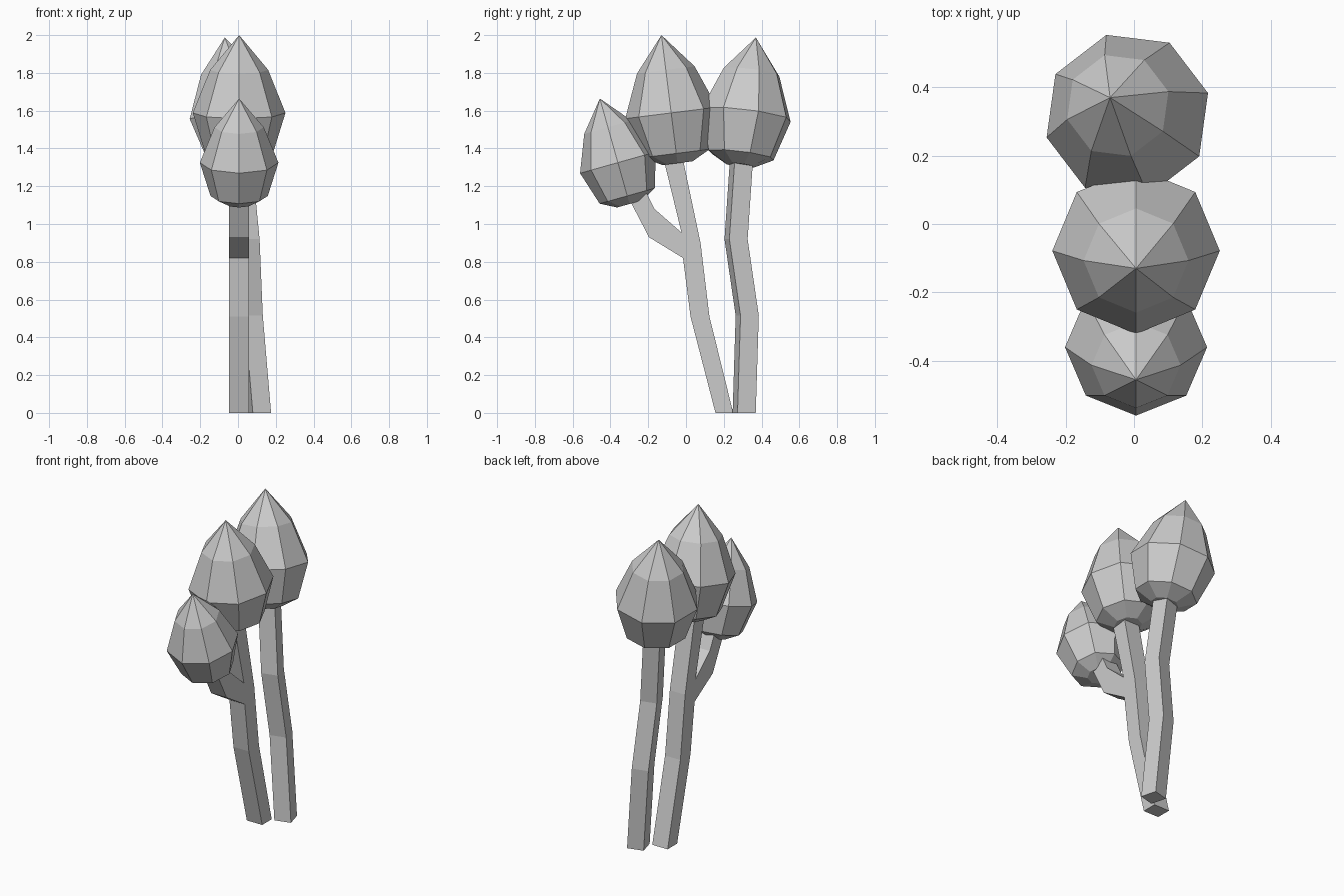
import bpy, bmesh, math
from mathutils import Vector, Matrix

if "Cube" in bpy.data.objects:
    bpy.data.objects.remove(bpy.data.objects["Cube"])


def finish(name, bm):
    bmesh.ops.recalc_face_normals(bm, faces=bm.faces)
    me = bpy.data.meshes.new(name)
    bm.to_mesh(me)
    bm.free()
    ob = bpy.data.objects.new(name, me)
    bpy.context.collection.objects.link(ob)
    return ob


def loft(bm, rings, tip=None):
    """Skin rings of equal size; close the start, and end in a cap or a tip."""
    loops = [[bm.verts.new(p) for p in r] for r in rings]
    n = len(loops[0])
    for a, b in zip(loops, loops[1:]):
        for i in range(n):
            j = (i + 1) % n
            bm.faces.new((a[i], a[j], b[j], b[i]))
    bm.faces.new(loops[0][::-1])
    if tip is None:
        bm.faces.new(loops[-1])
    else:
        t = bm.verts.new(tip)
        for i in range(n):
            bm.faces.new((loops[-1][i], loops[-1][(i + 1) % n], t))


def ring(radius, z, sides, spin=0.0):
    return [Vector((radius * math.cos(spin + math.tau * i / sides),
                    radius * math.sin(spin + math.tau * i / sides), z))
            for i in range(sides)]


# Eight-sided pointed leaf crown: (radius, height) from the underside up
CROWN = [(0.08, 0.0), (0.178, 0.052), (0.244, 0.267), (0.153, 0.495)]
CROWN_HEIGHT = 0.68


def crown(name, base, apex, spin=0.0):
    base, apex = Vector(base), Vector(apex)
    axis = apex - base
    s = axis.length / CROWN_HEIGHT
    turn = Vector((0, 0, 1)).rotation_difference(axis).to_matrix().to_4x4()
    bm = bmesh.new()
    loft(bm, [ring(r, z, 8, spin) for r, z in CROWN], (0, 0, CROWN_HEIGHT))
    bm.transform(Matrix.Translation(base) @ turn @ Matrix.Scale(s, 4))
    return finish(name, bm)


# Forked trunk: side outline (y, z) extruded across x
outline = [(0.25, 0), (0.124, 0.51), (0.077, 0.90), (-0.02, 1.36),
           (-0.12, 1.35), (-0.024, 0.955),
           (-0.167, 1.08), (-0.215, 1.175), (-0.30, 1.13), (-0.196, 0.93),
           (-0.016, 0.82), (0.024, 0.51), (0.156, 0)]
bm = bmesh.new()
loft(bm, [[(x, y, z) for y, z in outline] for x in (-0.048, 0.058)])
finish("forked_trunk", bm)

# Single trunk: square section, turned 15 degrees, along a bent path
TURN = math.radians(15)
path = [(0.114, 0.308, 0.0), (0.07, 0.324, 0.515),
        (0.053, 0.265, 0.92), (0.01, 0.295, 1.36)]
bm = bmesh.new()
loft(bm, [[p + Vector(c) for p in ring(0.0707, 0, 4, TURN + math.pi / 4)]
          for c in path])
finish("rear_trunk", bm)

# Leaf crowns
crown("middle_crown", (0.006, -0.045, 1.322), (0.006, -0.13, 2.0))
crown("rear_crown", (0.013, 0.285, 1.312), (-0.07, 0.37, 1.987), TURN)
crown("front_crown", (0.006, -0.299, 1.106), (0.006, -0.456, 1.664))
